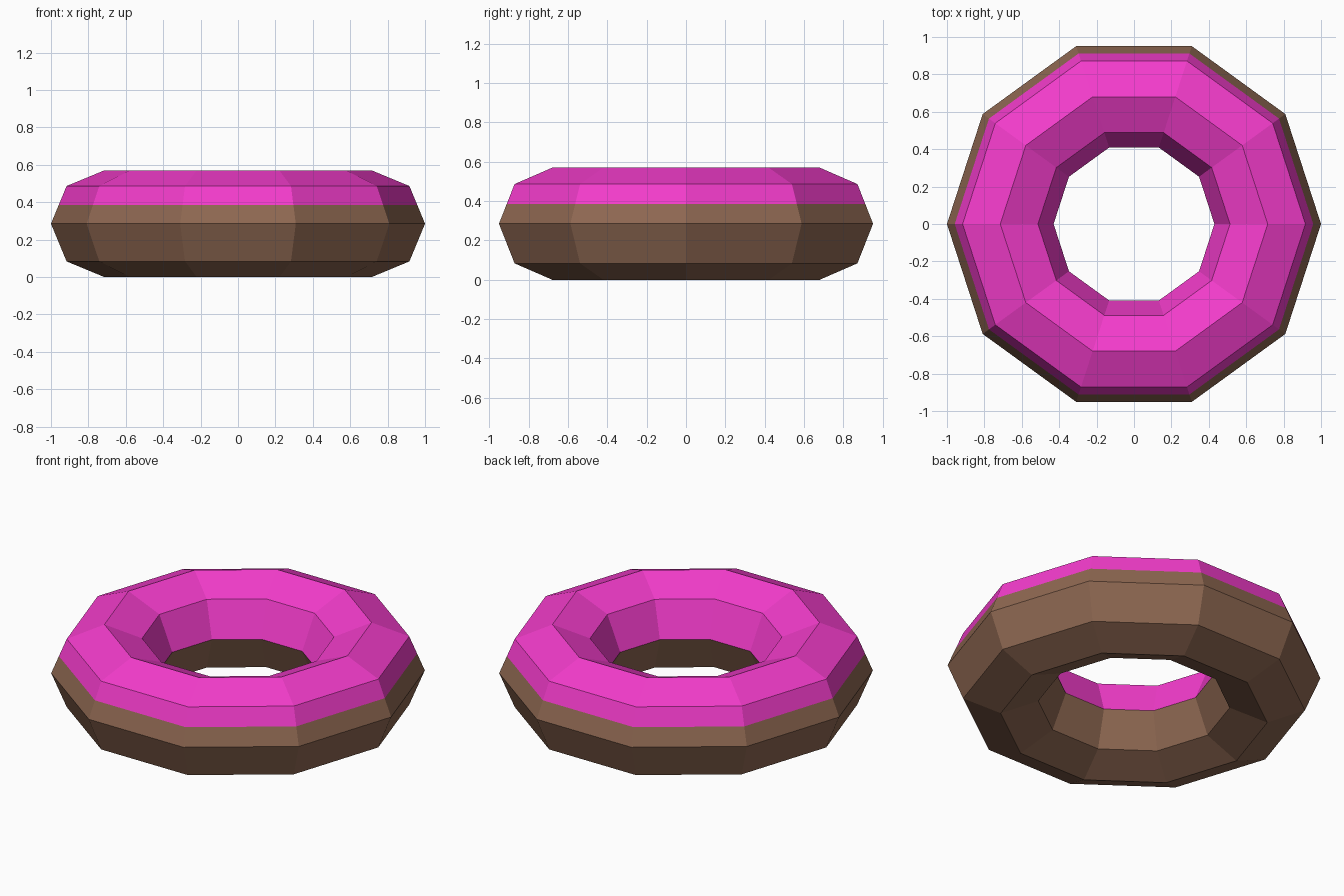
import bpy, bmesh

if "Cube" in bpy.data.objects:
    bpy.data.objects.remove(bpy.data.objects["Cube"])

MAJOR, MINOR = 0.715, 0.285
ICING_Z = 0.385  # lower edge of the icing on the outer side


def material(name, color):
    m = bpy.data.materials.new(name)
    m.diffuse_color = (*color, 1)
    m.use_nodes = True
    m.node_tree.nodes["Principled BSDF"].inputs["Base Color"].default_value = m.diffuse_color
    return m


# Ring: 10-sided torus with an octagonal section, standing on z = 0
bpy.ops.mesh.primitive_torus_add(major_segments=10, minor_segments=8,
                                 major_radius=MAJOR, minor_radius=MINOR)
ring = bpy.context.object
ring.name = "iced_doughnut"
ring.data.materials.append(material("dough", (0.27, 0.137, 0.083)))
ring.data.materials.append(material("icing", (0.9, 0.045, 0.6)))

bm = bmesh.new()
bm.from_mesh(ring.data)
bmesh.ops.translate(bm, verts=bm.verts, vec=(0, 0, MINOR))


def is_outer(face):
    return face.calc_center_median().xy.length > MAJOR


# Cut the outer band where the icing ends
outer = [f for f in bm.faces if is_outer(f)]
geom = outer + list({e for f in outer for e in f.edges})
geom += list({v for f in outer for v in f.verts})
bmesh.ops.bisect_plane(bm, geom=geom, plane_co=(0, 0, ICING_Z), plane_no=(0, 0, 1))

# Icing covers the top: to the cut outside, to the waist inside the hole
for f in bm.faces:
    limit = ICING_Z if is_outer(f) else MINOR
    f.material_index = int(f.calc_center_median().z > limit)
    f.smooth = False

bmesh.ops.recalc_face_normals(bm, faces=bm.faces)
bm.to_mesh(ring.data)
bm.free()
